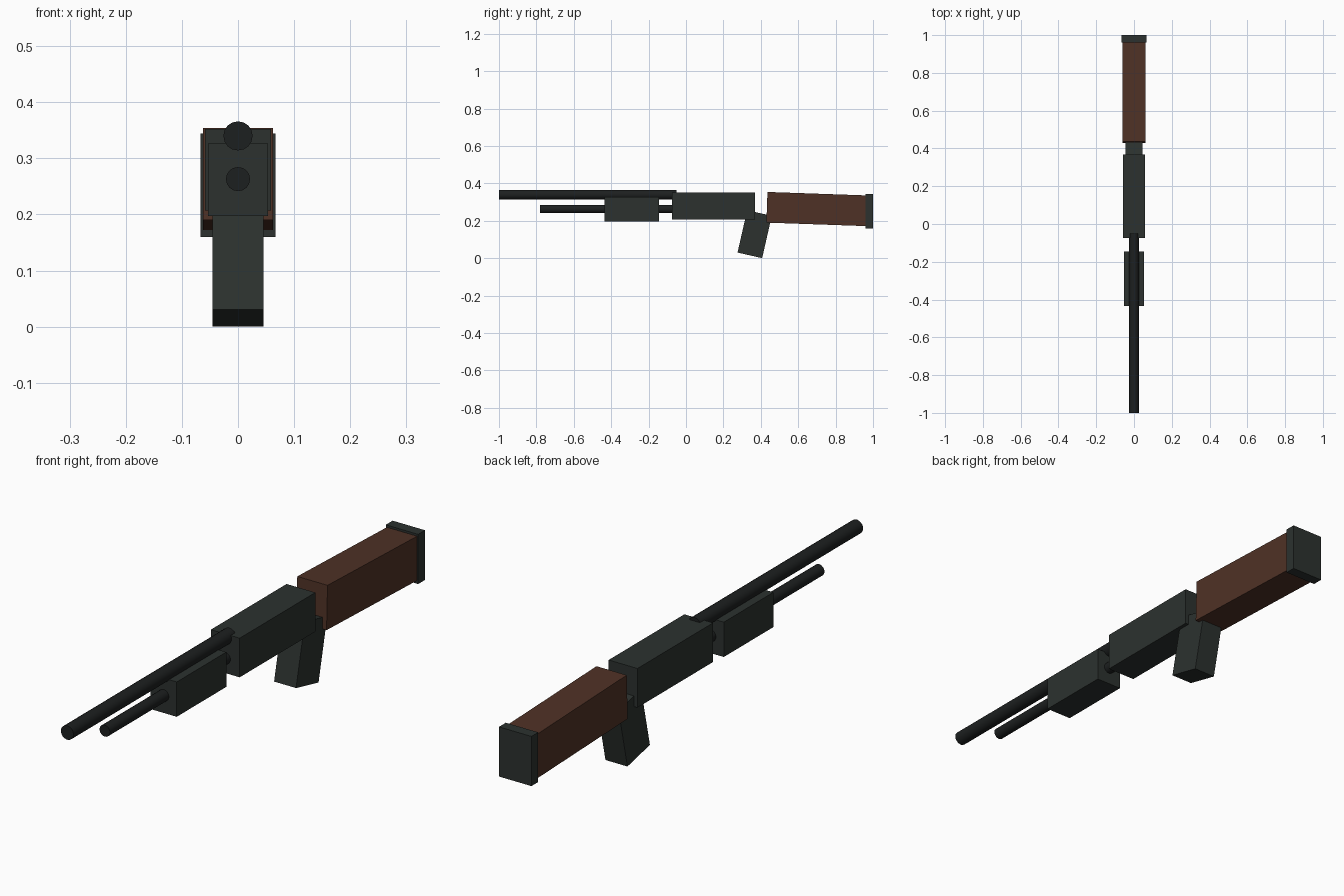
import bpy, math

if "Cube" in bpy.data.objects:
    bpy.data.objects.remove(bpy.data.objects["Cube"])


def material(name, rgb):
    m = bpy.data.materials.new(name)
    m.diffuse_color = (*rgb, 1)
    m.use_nodes = True
    m.node_tree.nodes["Principled BSDF"].inputs["Base Color"].default_value = m.diffuse_color
    return m


DARK = material("dark_metal", (0.025, 0.031, 0.028))
BLACK = material("black_metal", (0.012, 0.014, 0.014))
WOOD = material("wood", (0.078, 0.031, 0.019))


def box(name, center, size, mat, tilt=0):
    """Box of full dimensions size, tilted about x in degrees."""
    bpy.ops.mesh.primitive_cube_add(size=1, location=center)
    o = bpy.context.object
    o.name = name
    o.scale = size
    bpy.ops.object.transform_apply(location=False, rotation=False, scale=True)
    o.rotation_euler.x = math.radians(tilt)
    o.data.materials.append(mat)
    return o


def tube(name, y0, y1, z, radius, mat):
    """Round bar running along y."""
    bpy.ops.mesh.primitive_cylinder_add(
        vertices=16, radius=radius, depth=y1 - y0,
        location=(0, (y0 + y1) / 2, z), rotation=(math.pi / 2, 0, 0))
    o = bpy.context.object
    o.name = name
    o.data.materials.append(mat)
    bpy.ops.object.shade_smooth_by_angle()
    return o


# Barrel and the tube beneath it
tube("barrel", -1.0, -0.05, 0.34, 0.026, BLACK)
tube("magazine_tube", -0.78, -0.05, 0.263, 0.0215, BLACK)

# Sliding fore-end and receiver
box("fore_end", (0, -0.29, 0.262), (0.107, 0.29, 0.129), DARK)
box("receiver", (0, 0.147, 0.28), (0.118, 0.443, 0.145), DARK)

# Raked pistol grip
box("grip", (0, 0.367, 0.1285), (0.09, 0.135, 0.232), DARK, tilt=-12.8)

# Stock, dropping slightly toward the butt
box("stock", (0, 0.70, 0.263), (0.124, 0.535, 0.164), WOOD, tilt=-2)
box("butt_pad", (0, 0.98, 0.252), (0.133, 0.04, 0.184), DARK)
